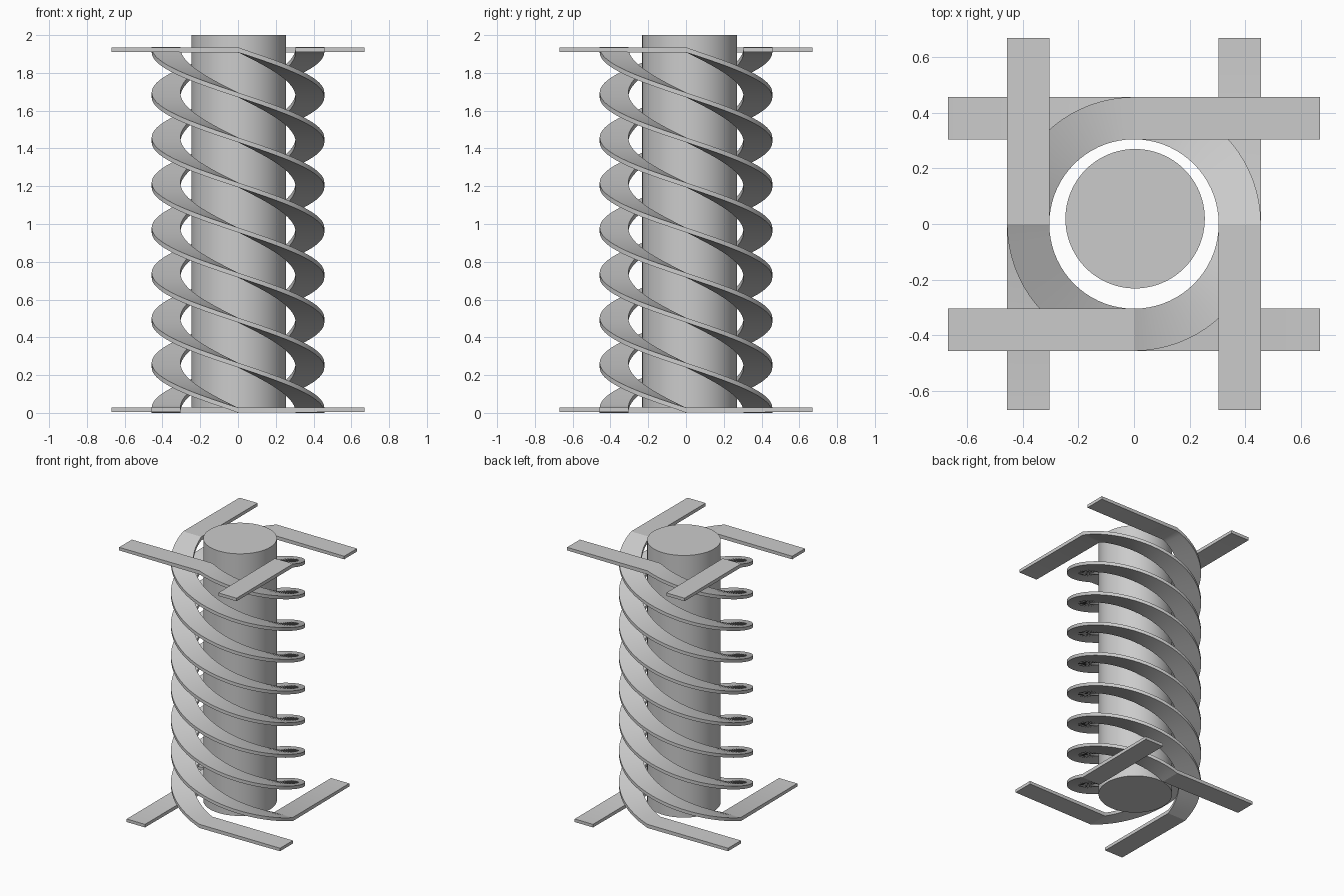
import bpy, bmesh
from math import pi, sin, cos, tau
from mathutils import Vector

if "Cube" in bpy.data.objects:
    bpy.data.objects.remove(bpy.data.objects["Cube"])

R_IN, R_OUT = 0.305, 0.457      # inner / outer edge of the ribbon
Z0, Z1 = 0.0145, 1.922          # ribbon centre height at both ends
TURNS, STEPS = 2, 144
ARM = 0.67                      # tangential arm length
HALF = 0.0115                   # half thickness


def smooth(obj):
    bpy.ops.object.select_all(action='DESELECT')
    obj.select_set(True)
    bpy.context.view_layer.objects.active = obj
    bpy.ops.object.shade_smooth_by_angle(angle=0.35)


def ribbon(name, phase):
    radial = Vector((cos(phase), sin(phase), 0))
    tangent = Vector((-sin(phase), cos(phase), 0))
    # Stations along the strip: (offset, radial direction, half thickness)
    stations = [(tangent * ARM + Vector((0, 0, Z0 + 0.002)), radial, HALF)]
    for i in range(STEPS + 1):
        t = i / STEPS
        a = phase - t * TURNS * tau
        end = i in (0, STEPS)
        stations.append((Vector((0, 0, Z0 + (Z1 - Z0) * t)),
                         Vector((cos(a), sin(a), 0)),
                         HALF * (1.2 if end else 1.08)))
    stations.append((-tangent * ARM + Vector((0, 0, Z1)), radial, HALF))

    bm = bmesh.new()
    rings = []
    for off, d, h in stations:
        up = Vector((0, 0, h))
        rings.append([bm.verts.new(off + d * r + up * s)
                      for r, s in ((R_IN, -1), (R_OUT, -1), (R_OUT, 1), (R_IN, 1))])
    for a, b in zip(rings, rings[1:]):
        for k in range(4):
            n = (k + 1) % 4
            bm.faces.new((a[k], a[n], b[n], b[k]))
    bm.faces.new(rings[0])
    bm.faces.new(rings[-1])
    bmesh.ops.recalc_face_normals(bm, faces=bm.faces)
    mesh = bpy.data.meshes.new(name)
    bm.to_mesh(mesh)
    bm.free()
    obj = bpy.data.objects.new(name, mesh)
    bpy.context.collection.objects.link(obj)
    smooth(obj)


# Four interleaved helical ribbons with straight arms
for q in range(4):
    ribbon(f"helical_ribbon_{q + 1}", q * pi / 2)

# Central core
bottom, top = 0.028, 2.0
bpy.ops.mesh.primitive_cylinder_add(vertices=96, radius=0.251, depth=top - bottom,
                                    location=(0.004, 0.019, (top + bottom) / 2))
core = bpy.context.object
core.name = "central_core"
smooth(core)
